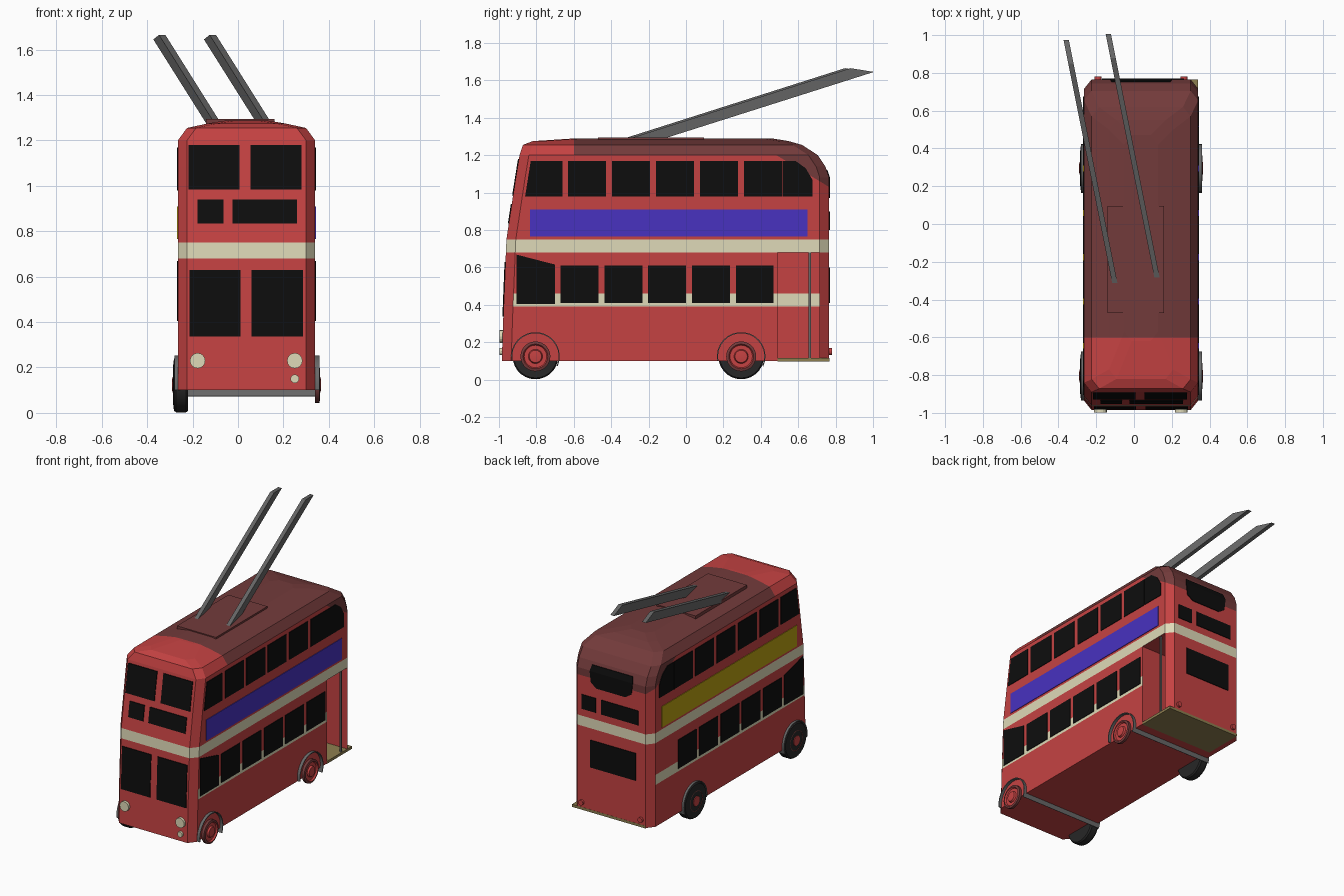
import bpy, bmesh, math
from mathutils import Vector

if "Cube" in bpy.data.objects:
    bpy.data.objects.remove(bpy.data.objects["Cube"])

CX, HW = 0.0375, 0.3025      # body centre line and half width


def material(name, r, g, b):
    m = bpy.data.materials.new(name)
    m.diffuse_color = (r, g, b, 1)
    m.use_nodes = True
    m.node_tree.nodes["Principled BSDF"].inputs["Base Color"].default_value = m.diffuse_color
    return m


RED = material("red", 0.56, 0.055, 0.055)
MAROON = material("maroon", 0.17, 0.043, 0.043)
CREAM = material("cream", 0.74, 0.70, 0.48)
GLASS = material("black glass", 0.004, 0.004, 0.004)
BLUE = material("blue", 0.065, 0.032, 0.53)
YELLOW = material("yellow", 0.50, 0.36, 0.006)
GREY = material("grey", 0.14, 0.14, 0.14)
TYRE = material("tyre black", 0.02, 0.02, 0.02)
TAN = material("tan", 0.27, 0.21, 0.08)


def finish(name, bm, *mats):
    bmesh.ops.recalc_face_normals(bm, faces=bm.faces)
    me = bpy.data.meshes.new(name)
    bm.to_mesh(me)
    bm.free()
    ob = bpy.data.objects.new(name, me)
    bpy.context.collection.objects.link(ob)
    for m in mats:
        me.materials.append(m)
    return ob


def loft(bm, rings, closed=False):
    """Skin equal rings of points; cap the ends unless closed."""
    vs = [[bm.verts.new(p) for p in r] for r in rings]
    n = len(vs[0])
    for a, b in zip(vs, vs[1:] + (vs[:1] if closed else [])):
        for i in range(n):
            bm.faces.new((a[i], a[(i + 1) % n], b[(i + 1) % n], b[i]))
    if not closed:
        bm.faces.new(vs[0])
        bm.faces.new(vs[-1])


def prism(name, pts, vec, mat):
    bm = bmesh.new()
    v = Vector(vec)
    loft(bm, [[Vector(p) for p in pts], [Vector(p) + v for p in pts]])
    return finish(name, bm, mat)


def box(name, lo, hi, mat):
    (x0, y0, z0), (x1, y1, z1) = lo, hi
    return prism(name, [(x0, y0, z0), (x1, y0, z0), (x1, y1, z0), (x0, y1, z0)],
                 (0, 0, z1 - z0), mat)


def smooth(ob):
    bpy.context.view_layer.objects.active = ob
    for o in bpy.context.selected_objects:
        o.select_set(False)
    ob.select_set(True)
    bpy.ops.object.shade_smooth_by_angle(angle=math.radians(30))


def lathe_x(name, profile, x, y, z, side, mats, rule=None, n=28):
    """Spin (radius, depth) profile about an axis along x."""
    bm = bmesh.new()
    loft(bm, [[(x + side * d, y + r * math.cos(2 * math.pi * i / n),
                z + r * math.sin(2 * math.pi * i / n)) for i in range(n)] for r, d in profile])
    if rule:
        for f in bm.faces:
            c = f.calc_center_median()
            f.material_index = rule(math.hypot(c.y - y, c.z - z))
    ob = finish(name, bm, *mats)
    smooth(ob)
    return ob


# Body shell: stacked chamfered sections (z, front y, rear y, half width)
SECTIONS = [(0.10, -0.985, 0.765, HW), (0.39, -0.975, 0.765, HW), (0.46, -0.972, 0.765, HW),
            (0.68, -0.963, 0.765, HW), (0.75, -0.960, 0.765, HW), (1.08, -0.910, 0.765, HW),
            (1.14, -0.900, 0.745, HW), (1.20, -0.890, 0.705, HW), (1.255, -0.872, 0.62, 0.262),
            (1.275, -0.82, 0.55, 0.17), (1.288, -0.62, 0.47, 0.09)]


def section_y(z, k):
    for a, b in zip(SECTIONS, SECTIONS[1:]):
        if z <= b[0]:
            return a[k] + (b[k] - a[k]) * (z - a[0]) / (b[0] - a[0])


def ring(z, yf, yr, h):
    cx, cy = 0.04, 0.05
    half = [(h - cx, yf), (h, yf + cy), (h, yr - cy), (h - cx, yr)]
    return [(CX + x, y, z) for x, y in half] + [(CX - x, y, z) for x, y in reversed(half)]


bm = bmesh.new()
loft(bm, [ring(*s) for s in SECTIONS])
slope_co, slope_no = Vector((0, 0.5, 1.19)), Vector((0, 0.16, 0.265))
for co, no in ((Vector((0, -0.6, 0)), Vector((0, 1, 0))), (slope_co, slope_no)):
    bmesh.ops.bisect_plane(bm, geom=bm.verts[:] + bm.edges[:] + bm.faces[:],
                           plane_co=co, plane_no=no)
bm.normal_update()
for f in bm.faces:
    c = f.calc_center_median()
    if 0.68 < c.z < 0.75 or (0.39 < c.z < 0.46 and abs(f.normal.x) > 0.95):
        f.material_index = 1
    elif c.y > -0.6 and (c.z > 1.2 or (c.y > 0.4 and (c - slope_co).dot(slope_no) > 0)):
        f.material_index = 2
body = finish("body", bm, RED, CREAM, MAROON)

# Open rear entrance cut into the right-hand side
cutter = box("entrance_cutter", (-0.225, 0.49, 0.0), (0.6, 0.715, 0.68), RED)
cutter.hide_render = True
mod = body.modifiers.new("entrance", 'BOOLEAN')
mod.operation, mod.object, mod.solver = 'DIFFERENCE', cutter, 'EXACT'
bpy.context.view_layer.objects.active = body
bpy.ops.object.modifier_apply(modifier="entrance")
bpy.data.objects.remove(cutter)
box("platform", (-0.225, 0.49, 0.097), (0.34, 0.766, 0.115), TAN)
box("inner_stripe", (-0.226, 0.49, 0.39), (-0.221, 0.715, 0.46), CREAM)
box("entrance_pole", (0.322, 0.655, 0.11), (0.334, 0.667, 0.68), GREY)


# Flat plates on the four faces of the body
def rect(a, b, z0, z1):
    return [(a, z0), (b, z0), (b, z1), (a, z1)]


def end_plate(name, pts, front, mat=GLASS):
    s, k = (-1, 1) if front else (1, 2)
    prism(name, [(x, section_y(z, k) - s * 0.004, z) for x, z in pts], (0, s * 0.009, 0), mat)


def side_plate(name, pts, s, mat=GLASS):
    prism(name, [(CX + s * (HW - 0.004), y, z) for y, z in pts], (s * 0.008, 0, 0), mat)


for s, tag, colour in ((1, "right", BLUE), (-1, "left", YELLOW)):
    upper = [[(-0.86, 0.98), (-0.66, 0.98), (-0.66, 1.17), (-0.83, 1.17)]]
    upper += [rect(-0.63 + 0.235 * i, -0.427 + 0.235 * i, 0.98, 1.17) for i in range(5)]
    upper.append([(0.515, 0.98), (0.675, 0.98), (0.675, 1.07), (0.64, 1.13), (0.585, 1.17),
                  (0.515, 1.17)])
    lower = [[(-0.905, 0.405), (-0.70, 0.405), (-0.70, 0.615), (-0.905, 0.668)]]
    lower += [rect(-0.67 + 0.234 * i, -0.467 + 0.234 * i, 0.41, 0.61) for i in range(5)]
    for p in upper:
        side_plate(tag + "_upper_window", p, s)
    for p in lower:
        side_plate(tag + "_lower_window", p, s)
    side_plate(tag + "_side_panel", rect(-0.835, 0.65, 0.765, 0.91), s, colour)

for a, b, z0, z1 in ((-0.217, 0.007, 0.985, 1.18), (0.055, 0.28, 0.985, 1.18),
                     (-0.178, -0.064, 0.835, 0.94), (-0.024, 0.26, 0.835, 0.94),
                     (-0.213, 0.01, 0.337, 0.63), (0.06, 0.287, 0.337, 0.63)):
    end_plate("front_window", rect(a, b, z0, z1), True)
for a, b, z0, z1 in ((0.155, 0.265, 0.80, 0.90), (-0.17, 0.115, 0.80, 0.90),
                     (-0.15, 0.20, 0.41, 0.60)):
    end_plate("rear_window", rect(a, b, z0, z1), False)
end_plate("rear_upper_window", [(CX - 0.11, 0.97), (CX + 0.11, 0.97), (CX + 0.155, 1.0),
                                (CX + 0.165, 1.08), (CX - 0.165, 1.08), (CX - 0.155, 1.0)], False)
end_plate("rear_upper_window_top", [(CX - 0.165, 1.08), (CX + 0.165, 1.08),
                                    (CX + 0.155, 1.12), (CX - 0.155, 1.12)], False)


# Lamps: short round discs at each end
def lamp(name, x, y, z, r, depth, mat, n=16):
    prism(name, [(x + r * math.cos(2 * math.pi * i / n), y, z + r * math.sin(2 * math.pi * i / n))
                 for i in range(n)], (0, depth, 0), mat)


for x, z, r in ((-0.178, 0.23, 0.034), (0.25, 0.23, 0.034), (0.25, 0.15, 0.019)):
    lamp("headlamp", x, -0.97, z, r, -0.027, CREAM)
for x in (-0.19, 0.265):
    lamp("tail_lamp", x, 0.75, 0.15, 0.018, 0.03, RED)

# Wheels and mudguards
TYRE_PROFILE = [(0.085, 0), (0.115, 0), (0.122, 0.01), (0.122, 0.052), (0.115, 0.062),
                (0.082, 0.066)]
HUB_PROFILE = [(0.08, 0), (0.08, 0.018), (0.066, 0.022), (0.06, 0.012), (0.038, 0.012),
               (0.033, 0.024), (0.012, 0.026)]
for y, tag in ((-0.805, "front"), (0.295, "rear")):
    lathe_x(tag + "_tyre", TYRE_PROFILE, -0.22, y, 0.124, -1, [TYRE])
    for x, s in ((0.34, 1), (-0.265, -1)):
        lathe_x(tag + "_hub", HUB_PROFILE, x, y, 0.124, s, [MAROON, RED],
                lambda r: 1 if r < 0.064 else 0)
    bm = bmesh.new()
    arc = [math.radians(-24 + 214 * i / 16) for i in range(17)]
    loft(bm, [[(x, y + r * math.cos(a), 0.124 + r * math.sin(a))
               for x, r in ((-0.28, 0.124), (0.36, 0.124), (0.36, 0.13), (-0.28, 0.13))]
              for a in arc])
    smooth(finish(tag + "_mudguard", bm, GREY))

# Roof plate and the two slanted collector poles
box("roof_plate", (-0.14, -0.47, 1.27), (0.16, 0.095, 1.295), MAROON)
for x0, dy in ((-0.098, 0.0), (0.125, 0.03)):
    outline = [(-0.36, 1.28), (0.85, 1.665), (0.975, 1.645), (-0.175, 1.28)]
    prism("collector_pole", [(x0 - 0.014 - 0.2 * (y + 0.33), y + dy, z) for y, z in outline],
          (0.028, 0, 0), GREY)
